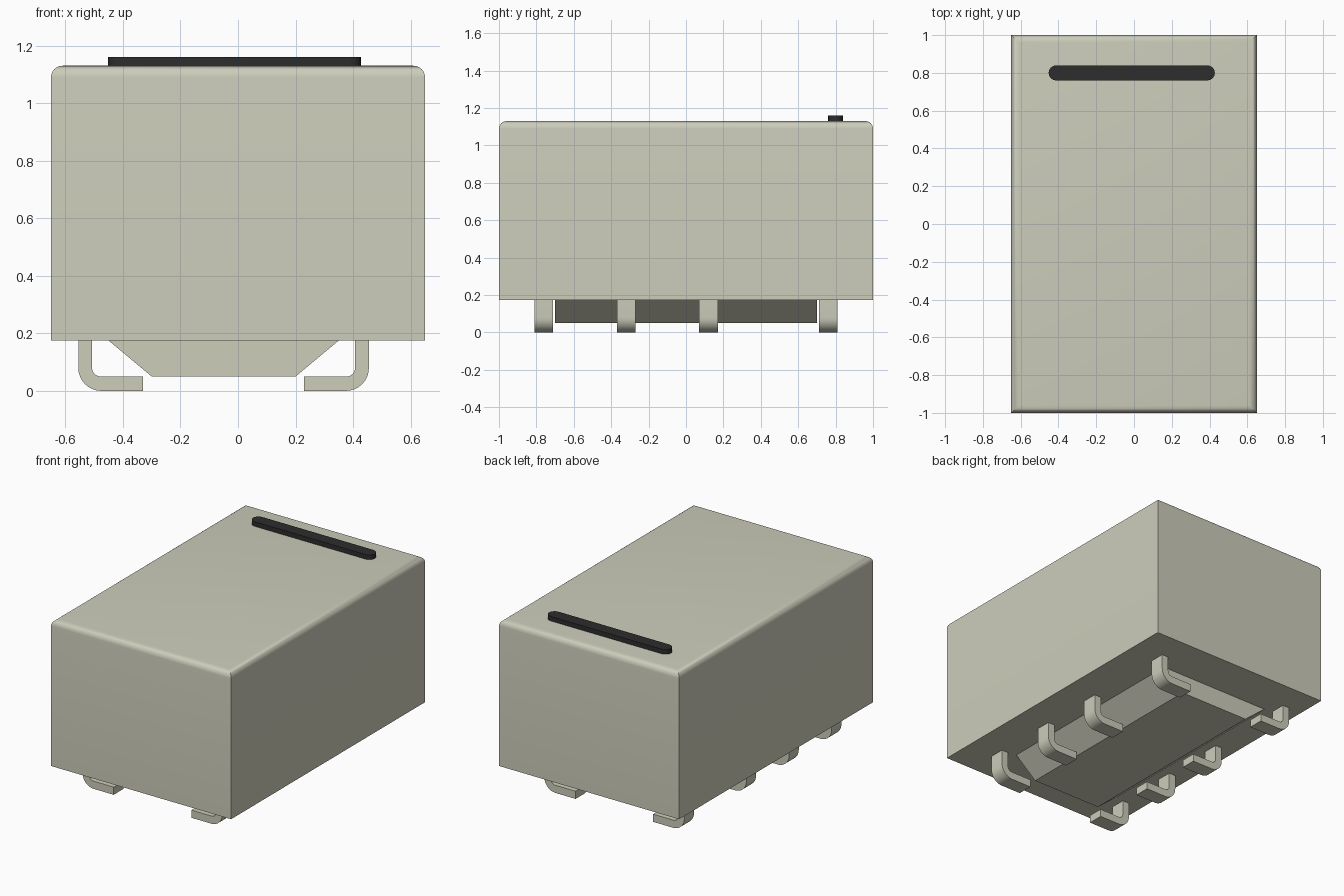
import bpy, bmesh, math
from mathutils import Vector

cube = bpy.data.objects.get("Cube")
if cube:
    bpy.data.objects.remove(cube, do_unlink=True)

BODY_BOTTOM, BODY_TOP = 0.175, 1.13
MID_X = -0.05  # centre line of the underside parts


def make_material(name, color):
    mat = bpy.data.materials.new(name)
    mat.use_nodes = True
    mat.diffuse_color = color
    mat.node_tree.nodes["Principled BSDF"].inputs["Base Color"].default_value = color
    return mat


beige = make_material("warm grey", (0.61, 0.61, 0.50, 1))
black = make_material("black", (0.026, 0.026, 0.026, 1))


def finish(name, bm, mat, smooth=True):
    bmesh.ops.recalc_face_normals(bm, faces=bm.faces)
    mesh = bpy.data.meshes.new(name)
    bm.to_mesh(mesh)
    bm.free()
    mesh.materials.append(mat)
    obj = bpy.data.objects.new(name, mesh)
    bpy.context.collection.objects.link(obj)
    if smooth:
        bpy.ops.object.select_all(action="DESELECT")
        obj.select_set(True)
        bpy.context.view_layer.objects.active = obj
        bpy.ops.object.shade_smooth_by_angle(angle=math.radians(35))
    return obj


def extrude(name, points, offset, mat, smooth=True):
    """Extrude a closed outline of 3D points along an offset."""
    bm = bmesh.new()
    face = bm.faces.new([bm.verts.new(p) for p in points])
    new = bmesh.ops.extrude_face_region(bm, geom=[face])["geom"]
    verts = [v for v in new if isinstance(v, bmesh.types.BMVert)]
    bmesh.ops.translate(bm, verts=verts, vec=Vector(offset))
    return finish(name, bm, mat, smooth)


def arc(cx, cy, r, start, end, steps=8):
    angles = [math.radians(start + (end - start) * i / steps) for i in range(steps + 1)]
    return [(cx + r * math.cos(a), cy + r * math.sin(a)) for a in angles]


# Housing: box with only the top rim rounded
bm = bmesh.new()
bmesh.ops.create_cube(bm, size=1)
for v in bm.verts:
    v.co = (v.co.x * 1.3, v.co.y * 2, BODY_TOP if v.co.z > 0 else BODY_BOTTOM)
rim = [e for e in bm.edges if all(v.co.z > 1 for v in e.verts)]
bmesh.ops.bevel(bm, geom=rim, offset=0.04, segments=6, profile=0.5, affect="EDGES")
finish("housing", bm, beige)

# Tapered block under the housing
profile = [(-0.40, BODY_BOTTOM), (-0.25, 0.05), (0.25, 0.05), (0.40, BODY_BOTTOM)]
extrude("underside_block", [(MID_X + x, -0.70, z) for x, z in profile],
        (0, 1.4, 0), beige, smooth=False)

# Bent pins, curling inward at the foot
outer, inner, tip, thick = 0.505, 0.457, 0.28, 0.05
pin = [(outer, BODY_BOTTOM)] + arc(outer - 0.08, 0.08, 0.08, 0, -90)
pin += [(tip, 0), (tip, thick)]
pin += arc(inner - 0.03, thick + 0.03, 0.03, -90, 0) + [(inner, BODY_BOTTOM)]
for side, label in ((1, "left"), (-1, "right")):
    for i, y in enumerate((-0.76, -0.32, 0.12, 0.76)):
        extrude(f"{label}_pin_{i + 1}",
                [(MID_X + side * x, y - 0.05, z) for x, z in pin], (0, 0.1, 0), beige)

# Rounded marker bar on top
bar = arc(0.388, 0.80, 0.04, -90, 90) + arc(-0.412, 0.80, 0.04, 90, 270)
extrude("marker_bar", [(x, y, BODY_TOP) for x, y in bar], (0, 0, 0.03), black)
